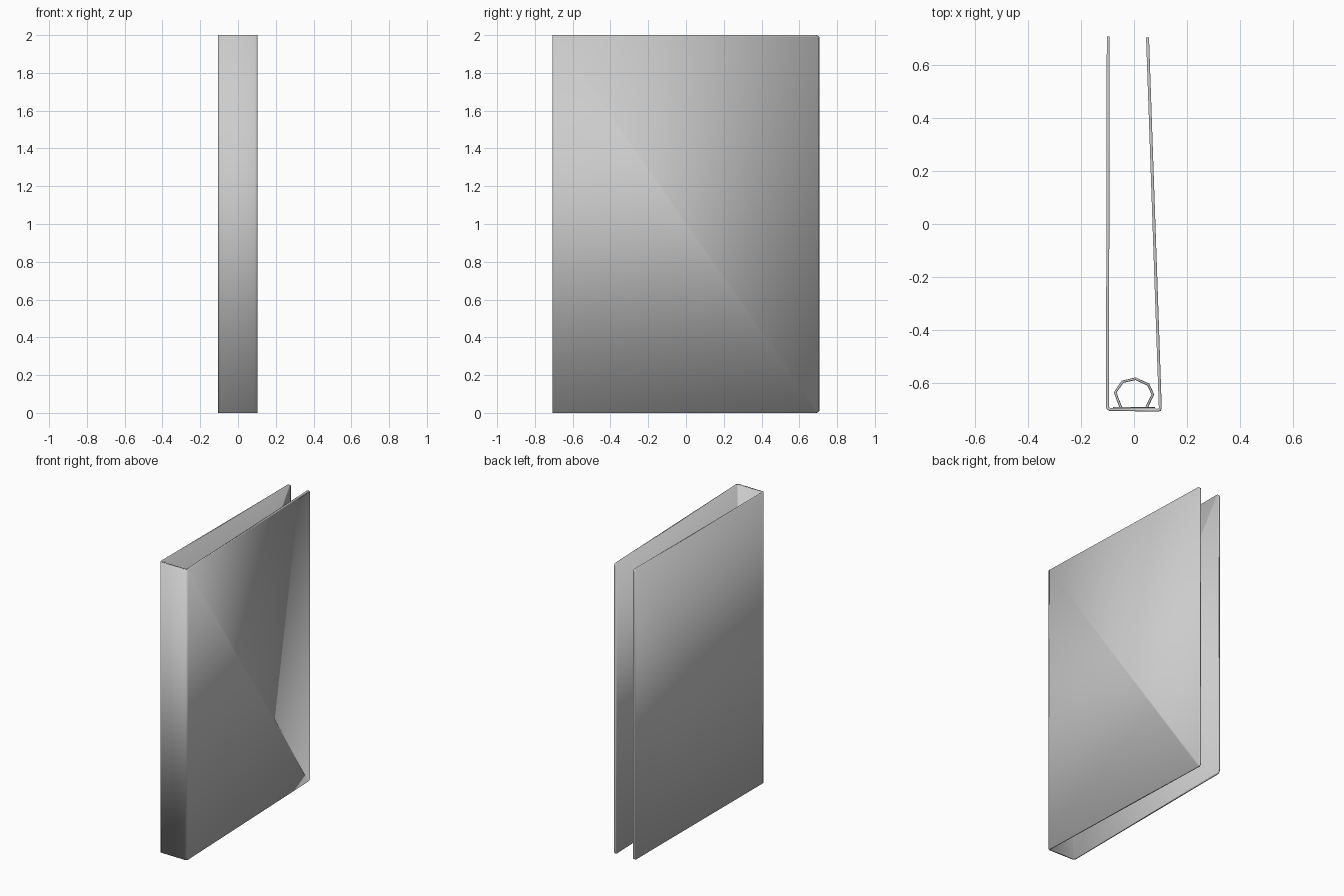
import bpy, bmesh

if "Cube" in bpy.data.objects:
    bpy.data.objects.remove(bpy.data.objects["Cube"])

def add_object(name, bm):
    mesh = bpy.data.meshes.new(name)
    bm.to_mesh(mesh)
    bm.free()
    ob = bpy.data.objects.new(name, mesh)
    bpy.context.collection.objects.link(ob)
    return ob

def activate(ob):
    bpy.ops.object.select_all(action='DESELECT')
    ob.select_set(True)
    bpy.context.view_layer.objects.active = ob

# Folded cover: centre line seen from above, swept up the full height
fold = [(-0.097, 0.707), (-0.1, -0.686), (-0.098, -0.694), (-0.092, -0.698),
        (0.09, -0.7015), (0.097, -0.699), (0.099, -0.692), (0.051, 0.703)]
bm = bmesh.new()
low = [bm.verts.new((x, y, 0)) for x, y in fold]
high = [bm.verts.new((x, y, 2)) for x, y in fold]
for i in range(len(fold) - 1):
    bm.faces.new((low[i], low[i + 1], high[i + 1], high[i]))
# Rounded free corners
bmesh.ops.bevel(bm, geom=[low[0], low[-1], high[0], high[-1]], offset=0.018,
                segments=4, profile=0.5, affect='VERTICES')
cover = add_object("folded_cover", bm)
solid = cover.modifiers.new("board_thickness", 'SOLIDIFY')
solid.thickness = 0.011
solid.offset = 0
solid.use_even_offset = True
activate(cover)
bpy.ops.object.shade_smooth_by_angle()

# Thin metal plate along the inside of the spine
bm = bmesh.new()
bmesh.ops.create_cube(bm, size=1)
bmesh.ops.scale(bm, vec=(0.16, 0.005, 1.5), verts=bm.verts)
corners = [e for e in bm.edges if abs(e.verts[0].co.y - e.verts[1].co.y) > 0.004]
bmesh.ops.bevel(bm, geom=corners, offset=0.02, segments=3, profile=0.5, affect='EDGES')
plate = add_object("ring_plate", bm)
plate.location = (0, -0.6915, 1)

# Faceted wire rings rising from the plate
ring_path = [(-0.050, -0.69), (-0.071, -0.635), (-0.043, -0.594), (0.006, -0.583),
             (0.054, -0.605), (0.071, -0.642), (0.048, -0.69)]

def wire_ring(name, z):
    curve = bpy.data.curves.new(name, 'CURVE')
    curve.dimensions = '3D'
    curve.bevel_depth = 0.005
    curve.bevel_resolution = 1
    curve.use_fill_caps = True
    spline = curve.splines.new('POLY')
    spline.points.add(len(ring_path) - 1)
    for p, (x, y) in zip(spline.points, ring_path):
        p.co = (x, y, z, 1)
    ob = bpy.data.objects.new(name, curve)
    bpy.context.collection.objects.link(ob)
    activate(ob)
    bpy.ops.object.convert(target='MESH')

for name, z in (("lower_ring", 0.6), ("upper_ring", 1.4)):
    wire_ring(name, z)
